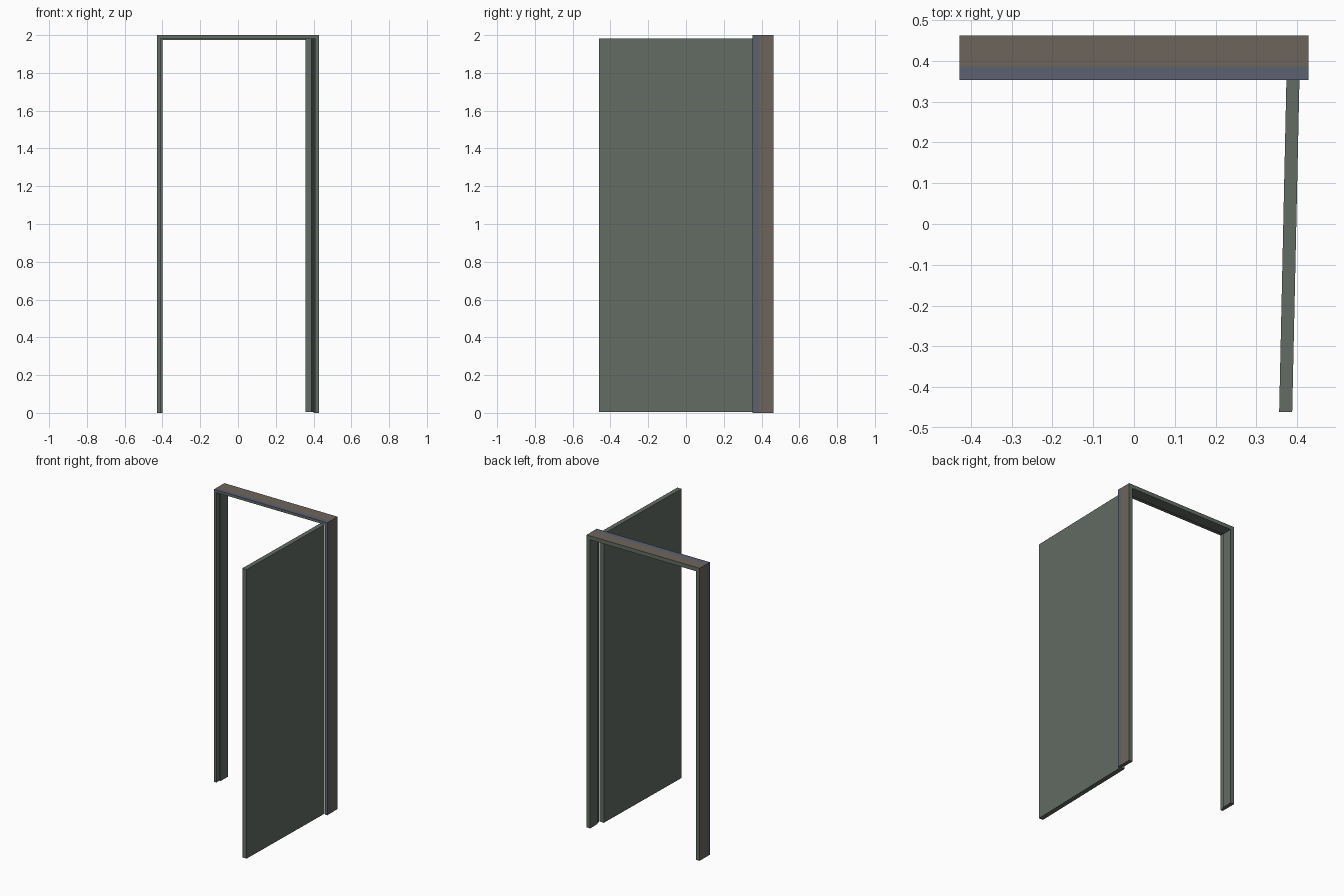
import bpy, bmesh, math
from mathutils import Matrix

if "Cube" in bpy.data.objects:
    bpy.data.objects.remove(bpy.data.objects["Cube"])


def material(name, rgb):
    m = bpy.data.materials.new(name)
    m.diffuse_color = (*rgb, 1)
    m.use_nodes = True
    m.node_tree.nodes["Principled BSDF"].inputs["Base Color"].default_value = m.diffuse_color
    return m


green = material("grey_green", (0.125, 0.15, 0.125))
blue = material("slate_blue", (0.105, 0.12, 0.165))
brown = material("dull_brown", (0.155, 0.13, 0.105))


def finish(bm, name, mats):
    bmesh.ops.recalc_face_normals(bm, faces=bm.faces)
    me = bpy.data.meshes.new(name)
    bm.to_mesh(me)
    bm.free()
    for m in mats:
        me.materials.append(m)
    ob = bpy.data.objects.new(name, me)
    bpy.context.collection.objects.link(ob)
    return ob


# Frame: rebated section (inward offset, y) swept with mitres up, across and down
HALF, TOP = 0.428, 2.0
FRONT, STEP, BACK = 0.353, 0.386, 0.463
section = [(0, FRONT), (0, STEP), (0, BACK), (0.027, BACK),
           (0.027, STEP), (0.018, STEP), (0.018, FRONT)]
bm = bmesh.new()
rings = []
for side, up in ((-1, 0), (-1, 1), (1, 1), (1, 0)):
    rings.append([bm.verts.new((side * (HALF - o), y, up * (TOP - o)))
                  for o, y in section])
n = len(section)
for a, b in zip(rings, rings[1:]):
    for i in range(n):
        j = (i + 1) % n
        f = bm.faces.new((a[i], a[j], b[j], b[i]))
        # outer faces: front strip blue, rear strip brown
        f.material_index = {0: 1, 1: 2}.get(i, 0)
bm.faces.new(rings[0])
bm.faces.new(rings[-1])
finish(bm, "door_frame", [green, blue, brown])

# Door leaf: slab along -y from the hinge corner, swung open just under 90 degrees
WIDTH, THICK, Z0, Z1 = 0.815, 0.032, 0.004, 1.981
bm = bmesh.new()
bmesh.ops.create_cube(bm, size=1, matrix=Matrix.Translation(
    (-THICK / 2, -WIDTH / 2, (Z0 + Z1) / 2)) @ Matrix.Diagonal((THICK, WIDTH, Z1 - Z0, 1)))
leaf = finish(bm, "door_leaf", [green])
leaf.location = (0.406, FRONT, 0)
leaf.rotation_euler.z = math.radians(-1.25)
